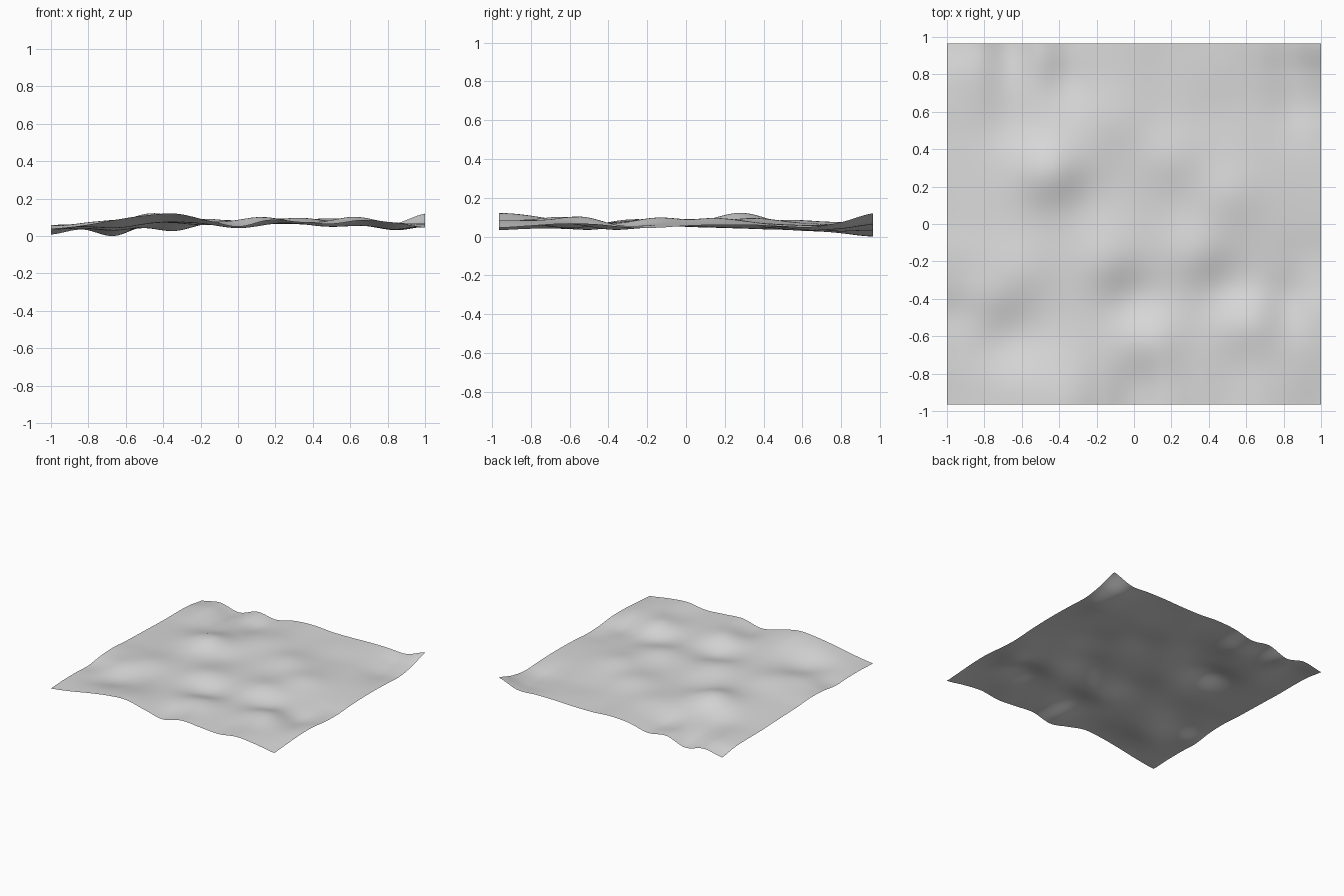
import bpy
import bmesh
from math import exp
from mathutils import Vector

default_cube = bpy.data.objects.get("Cube")
if default_cube:
    bpy.data.objects.remove(default_cube, do_unlink=True)

HALF_X, HALF_Y = 1.0, 0.965
CELLS = 90
BASE = 7.5          # mean ground height, in hundredths of a unit
EDGE_REACH = 0.3    # how far each border profile carries inward

# Border height profiles, evenly spaced, in hundredths of a unit
front = [3.8, 6, 9, 11.5, 12.5, 9, 5.5, 9, 8, 7, 9, 7.5, 5]
back = [1.3, 4, 0.5, 5.5, 3.5, 7, 8, 7, 7, 7.5, 7.5, 7, 12.5]
left = [3.8, 4.5, 4.5, 4, 6, 6.5, 5.5, 5, 4.5, 4, 4, 3.5, 1.3]
right = [5, 6, 7, 7, 5.5, 5, 6, 6.5, 6.5, 6, 5.5, 8, 12.5]

# Hills and hollows: x, y, rise in hundredths of a unit
mounds = [
    (-.45, .28, 5.5), (-.22, .15, -1.5), (-.65, .55, -2), (-.4, .75, -2),
    (-.1, .55, 1.5), (.2, .35, 2.5), (.5, .15, 2.5), (.45, .6, -1),
    (.9, .6, -1.5), (.33, -.15, 3), (.5, -.35, -3), (.62, -.52, 4),
    (.85, -.42, -3.5), (0, -.4, -3.5), (.08, -.62, 3.5), (-.15, -.2, 2.5),
    (-.6, -.25, 2), (-.65, -.6, -3), (-.8, -.45, 2),
]
MOUND_RADIUS = 0.17


def sample(profile, t):
    """Smooth spline through an evenly spaced profile, relative to BASE."""
    last = len(profile) - 1
    i = min(int(t * last), last - 1)
    f = t * last - i
    a, b, c, d = (profile[max(0, min(last, i + k))] for k in (-1, 0, 1, 2))
    bend = (c - a) + f * (2 * a - 5 * b + 4 * c - d + f * (3 * (b - c) + d - a))
    return b + f * bend / 2 - BASE


def falloff(distance, reach):
    return exp(-(distance / reach) ** 2)


def ground_height(x, y):
    u = min(max((x / HALF_X + 1) / 2, 0), 1)
    v = min(max((y / HALF_Y + 1) / 2, 0), 1)
    sides = [(falloff(x + HALF_X, EDGE_REACH), left, 0),
             (falloff(HALF_X - x, EDGE_REACH), right, -1)]
    ends = [(falloff(y + HALF_Y, EDGE_REACH), front),
            (falloff(HALF_Y - y, EDGE_REACH), back)]
    h = BASE
    # Blend the four borders inward, removing the doubled corners
    for weight, profile, _ in sides:
        h += weight * sample(profile, v)
    for weight, profile in ends:
        h += weight * sample(profile, u)
        for side_weight, _, corner in sides:
            h -= weight * side_weight * (profile[corner] - BASE)
    # Mounds die out towards the borders
    inside = (1 - falloff(HALF_X - abs(x), 0.12)) * (1 - falloff(HALF_Y - abs(y), 0.12))
    for mx, my, rise in mounds:
        distance = (Vector((x, y)) - Vector((mx, my))).length
        h += inside * rise * falloff(distance, MOUND_RADIUS)
    return h / 100


# Ground sheet
bm = bmesh.new()
bmesh.ops.create_grid(bm, x_segments=CELLS, y_segments=CELLS, size=1)
for vert in bm.verts:
    vert.co.x *= HALF_X
    vert.co.y *= HALF_Y
    vert.co.z = ground_height(vert.co.x, vert.co.y)
lowest = min(vert.co.z for vert in bm.verts)
for vert in bm.verts:
    vert.co.z -= lowest
for face in bm.faces:
    face.smooth = True
mesh = bpy.data.meshes.new("rolling_ground")
bm.to_mesh(mesh)
bm.free()
ground = bpy.data.objects.new("rolling_ground", mesh)
bpy.context.collection.objects.link(ground)

# Single pale grey finish
grey = bpy.data.materials.new("pale_grey")
grey.use_nodes = True
colour = (0.7, 0.7, 0.7, 1)
grey.diffuse_color = colour
grey.node_tree.nodes["Principled BSDF"].inputs["Base Color"].default_value = colour
mesh.materials.append(grey)
